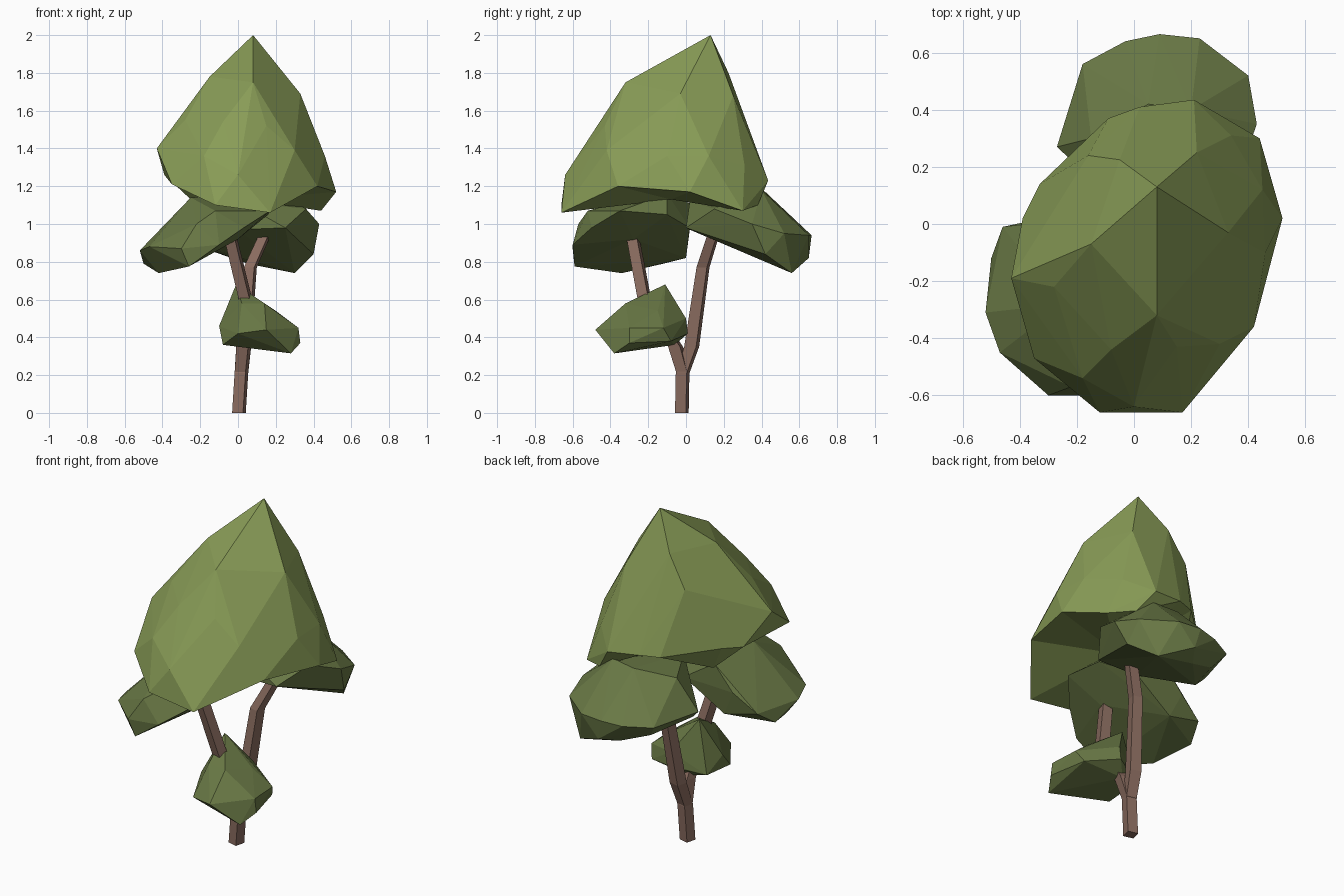
import bpy, bmesh, math


def material(name, rgb):
    m = bpy.data.materials.new(name)
    m.diffuse_color = (*rgb, 1)
    return m


LEAF = material("leaf green", (0.25, 0.335, 0.095))
DEEP = material("deep green", (0.142, 0.19, 0.06))
BARK = material("bark brown", (0.25, 0.147, 0.113))


def finish(name, bm, mat):
    bmesh.ops.recalc_face_normals(bm, faces=bm.faces)
    mesh = bpy.data.meshes.new(name)
    bm.to_mesh(mesh)
    bm.free()
    mesh.materials.append(mat)
    ob = bpy.data.objects.new(name, mesh)
    bpy.context.collection.objects.link(ob)


def foliage(name, mat, points, hollow=None):
    """Faceted clump: convex hull of key points, optional hollow underside."""
    bm = bmesh.new()
    for p in points:
        bm.verts.new(p)
    bmesh.ops.convex_hull(bm, input=bm.verts[:])
    bmesh.ops.delete(bm, geom=[v for v in bm.verts if not v.link_faces], context='VERTS')
    if hollow:
        bm.normal_update()
        under = [f for f in bm.faces if f.normal.z < -0.55]
        bmesh.ops.delete(bm, geom=under, context='FACES')
        rim = [e for e in bm.edges if e.is_boundary]
        centre = bm.verts.new(hollow)
        for e in rim:
            bm.faces.new((*e.verts, centre))
    finish(name, bm, mat)


def limb(name, path, sides=4, turn=-0.25):
    """Sweep a small polygon along (x, y, z, radius) stations."""
    bm = bmesh.new()
    rings = []
    for x, y, z, r in path:
        angles = [turn + math.tau * (i + 0.5) / sides for i in range(sides)]
        rings.append([bm.verts.new((x + r * math.cos(a), y + r * math.sin(a), z)) for a in angles])
    for a, b in zip(rings, rings[1:]):
        for i in range(sides):
            j = (i + 1) % sides
            bm.faces.new((a[i], a[j], b[j], b[i]))
    bm.faces.new(rings[0])
    bm.faces.new(rings[-1])
    finish(name, bm, BARK)


# Trunk with its back branch, and the forked front branch
limb("trunk", [(0.005, -0.022, 0, 0.042), (0.018, -0.018, 0.21, 0.042), (0.03, 0.03, 0.35, 0.046),
               (0.065, 0.09, 0.77, 0.04), (0.15, 0.15, 0.96, 0.037), (0.2, 0.2, 1.1, 0.034)])
limb("front_branch", [(0.018, -0.015, 0.21, 0.041), (0.03, -0.055, 0.35, 0.046), (0.04, -0.22, 0.6, 0.042),
                      (-0.045, -0.285, 0.95, 0.04), (-0.08, -0.31, 1.08, 0.036)])

# Large pointed crown
foliage("crown", LEAF, [
    (0.08, 0.13, 2.0), (0.08, -0.32, 1.75), (0.33, -0.03, 1.69), (-0.15, -0.07, 1.78), (-0.16, 0.24, 1.62),
    (-0.05, 0.225, 1.8), (0.22, 0.25, 1.68), (-0.28, -0.22, 1.55), (-0.43, -0.19, 1.40), (0.15, -0.43, 1.52),
    (-0.08, -0.44, 1.54), (0.30, -0.42, 1.39), (0.46, -0.1, 1.36), (0.45, 0.12, 1.36), (0.34, 0.31, 1.31),
    (0.21, 0.435, 1.23), (0.02, 0.41, 1.25), (-0.09, 0.37, 1.25), (-0.33, 0.14, 1.28), (-0.39, 0.02, 1.26),
    (-0.35, -0.47, 1.21), (-0.18, -0.54, 1.36), (0.0, -0.64, 1.26), (0.42, -0.36, 1.20), (0.52, 0.02, 1.17),
    (0.44, 0.30, 1.07), (0.3, 0.38, 1.10), (0.17, -0.66, 1.06), (-0.12, -0.66, 1.10), (0.0, -0.59, 1.03),
    (-0.25, -0.48, 1.11), (-0.25, 0.1, 1.13), (0.0, 0.3, 1.12)],
    hollow=(0.05, -0.08, 1.13))

# Tilted clump at the front left
foliage("left_clump", DEEP, [
    (-0.46, -0.01, 0.87), (-0.52, -0.31, 0.86), (-0.47, -0.45, 0.88), (-0.30, -0.60, 0.87), (-0.50, -0.12, 0.79),
    (-0.42, -0.34, 0.74), (-0.26, -0.59, 0.775), (-0.22, -0.57, 1.0), (-0.1, -0.60, 0.89), (-0.12, -0.52, 1.07),
    (-0.25, -0.28, 1.14), (-0.32, 0.02, 0.97), (-0.2, 0.02, 1.11), (0.03, -0.5, 0.98), (0.17, -0.35, 1.07),
    (0.16, -0.1, 1.05), (0.0, -0.28, 0.92), (0.03, -0.1, 1.16), (-0.25, 0.0, 0.82), (0.0, 0.02, 0.98)])

# Tilted clump at the back
foliage("back_clump", DEEP, [
    (-0.27, 0.27, 0.94), (-0.18, 0.56, 0.93), (-0.03, 0.64, 0.93), (0.09, 0.665, 0.94), (0.23, 0.65, 0.94),
    (0.40, 0.52, 0.95), (0.43, 0.35, 1.0), (0.40, 0.42, 0.84), (0.30, 0.56, 0.74), (0.12, 0.65, 0.82),
    (0.05, 0.55, 0.79), (-0.12, 0.5, 0.85), (-0.22, 0.25, 0.89), (0.36, 0.15, 1.08), (0.25, 0.0, 0.98),
    (0.0, 0.02, 0.97), (0.0, 0.02, 1.12), (0.2, 0.4, 1.18), (0.05, 0.42, 1.17), (-0.15, 0.3, 1.12)])

# Small low clump
foliage("low_clump", DEEP, [
    (-0.01, -0.11, 0.68), (0.14, -0.32, 0.58), (0.02, -0.3, 0.58), (-0.1, -0.2, 0.46), (-0.08, -0.3, 0.36),
    (-0.08, -0.08, 0.38), (0.0, -0.42, 0.42), (0.15, -0.48, 0.44), (0.28, -0.38, 0.315), (0.33, -0.3, 0.37),
    (0.32, -0.3, 0.45), (0.31, -0.12, 0.45), (0.28, -0.08, 0.38), (0.1, 0.0, 0.5), (0.1, 0.01, 0.42),
    (0.03, -0.06, 0.36), (0.2, -0.15, 0.54)])
